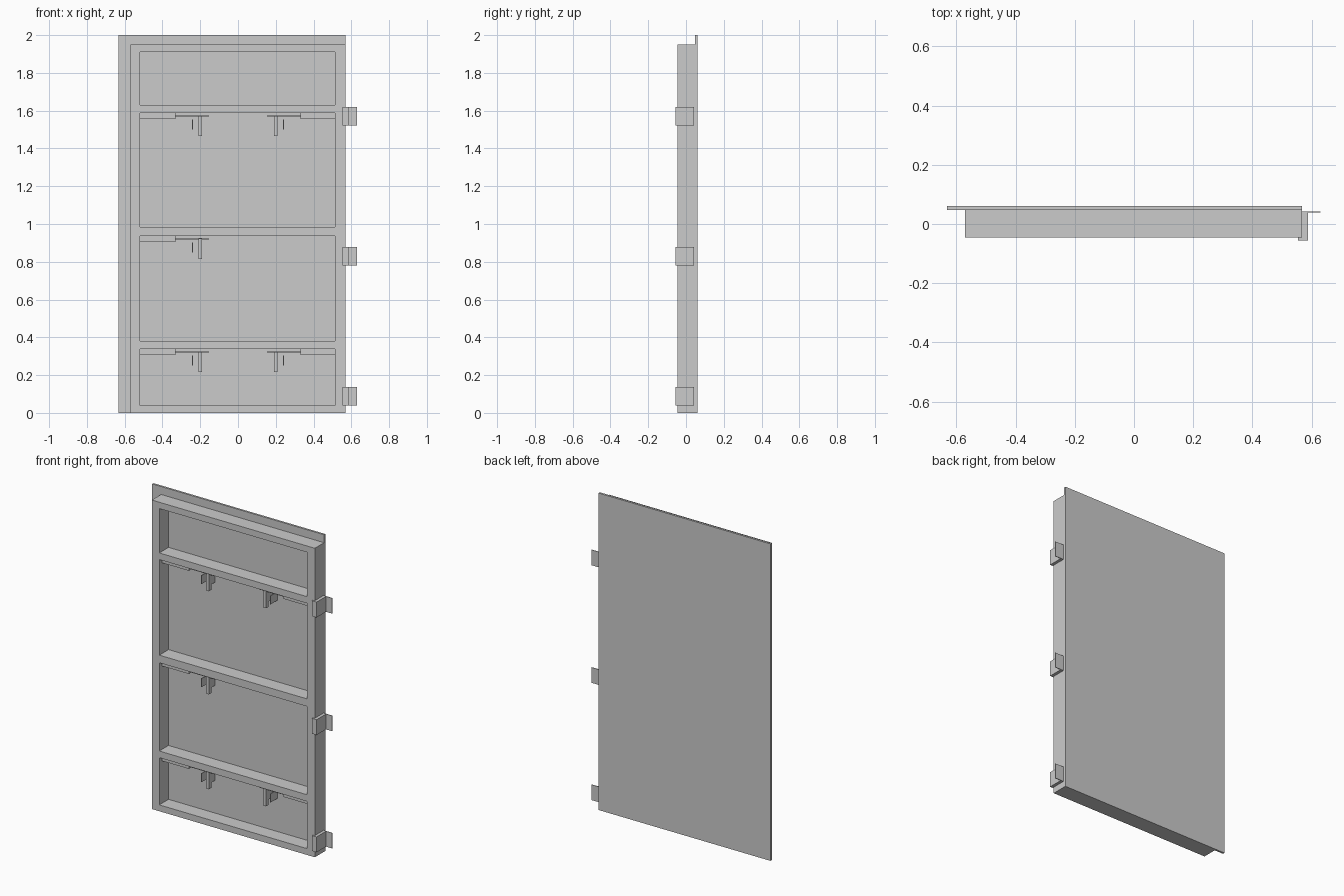
import bpy, bmesh

if "Cube" in bpy.data.objects:
    bpy.data.objects.remove(bpy.data.objects["Cube"])


def boxes(name, spans):
    """One object made of boxes given as (x0, x1, y0, y1, z0, z1)."""
    bm = bmesh.new()
    for x0, x1, y0, y1, z0, z1 in spans:
        verts = bmesh.ops.create_cube(bm, size=1)["verts"]
        for v in verts:
            v.co = (x1 if v.co.x > 0 else x0,
                    y1 if v.co.y > 0 else y0,
                    z1 if v.co.z > 0 else z0)
    mesh = bpy.data.meshes.new(name)
    bm.to_mesh(mesh)
    bm.free()
    obj = bpy.data.objects.new(name, mesh)
    bpy.context.collection.objects.link(obj)
    return obj


def extrude_profile(name, points, z0, z1):
    """Extrude an xy outline upwards."""
    bm = bmesh.new()
    face = bm.faces.new([bm.verts.new((x, y, z0)) for x, y in points])
    top = bmesh.ops.extrude_face_region(bm, geom=[face])["geom"]
    for v in top:
        if isinstance(v, bmesh.types.BMVert):
            v.co.z = z1
    bmesh.ops.recalc_face_normals(bm, faces=bm.faces)
    mesh = bpy.data.meshes.new(name)
    bm.to_mesh(mesh)
    bm.free()
    obj = bpy.data.objects.new(name, mesh)
    bpy.context.collection.objects.link(obj)
    return obj


# Back sheet, overlapping the frame at the top and left
boxes("back_panel", [(-0.632, 0.568, 0.047, 0.06, 0, 2)])

# Frame block with four pockets cut through to the sheet
frame = boxes("frame", [(-0.57, 0.568, -0.045, 0.047, 0, 1.95)])
pockets = [(0.04, 0.338), (0.38, 0.937), (0.985, 1.588), (1.63, 1.91)]
cutter = boxes("pocket_cutter", [(-0.518, 0.514, -0.2, 0.2, a, b) for a, b in pockets])
cutter.hide_render = True
cutter.hide_set(True)
cut = frame.modifiers.new("pockets", "BOOLEAN")
cut.operation = "DIFFERENCE"
cut.object = cutter
cut.solver = "EXACT"

# Hinges: front hook, side block and thin rear tab
hinge = [(0.554, -0.055), (0.587, -0.055), (0.587, 0.039), (0.63, 0.039),
         (0.63, 0.043), (0.568, 0.043), (0.568, -0.046), (0.554, -0.046)]
for i, z in enumerate((0.04, 0.78, 1.522)):
    extrude_profile(f"hinge_{i + 1}", hinge, z, z + 0.097)

# Latches hanging under the rails
for rail, sides in ((0.338, (-1, 1)), (0.937, (-1,)), (1.588, (-1, 1))):
    for s in sides:
        end = 0.518 if s < 0 else 0.514
        parts = [
            (0.33, end, -0.018, -0.002, rail - 0.031, rail),          # locking bar
            (0.155, 0.33, -0.01, 0.03, rail - 0.022, rail - 0.01),    # guide plate
            (0.19, 0.21, -0.02, 0.005, rail - 0.122, rail - 0.015),   # handle post
            (0.192, 0.208, 0.005, 0.048, rail - 0.09, rail - 0.03),   # post web
            (0.238, 0.243, -0.022, 0.048, rail - 0.088, rail - 0.034),  # stop plate
        ]
        placed = [(min(s * a, s * b), max(s * a, s * b), *rest) for a, b, *rest in parts]
        boxes("latch_left" if s < 0 else "latch_right", placed)
